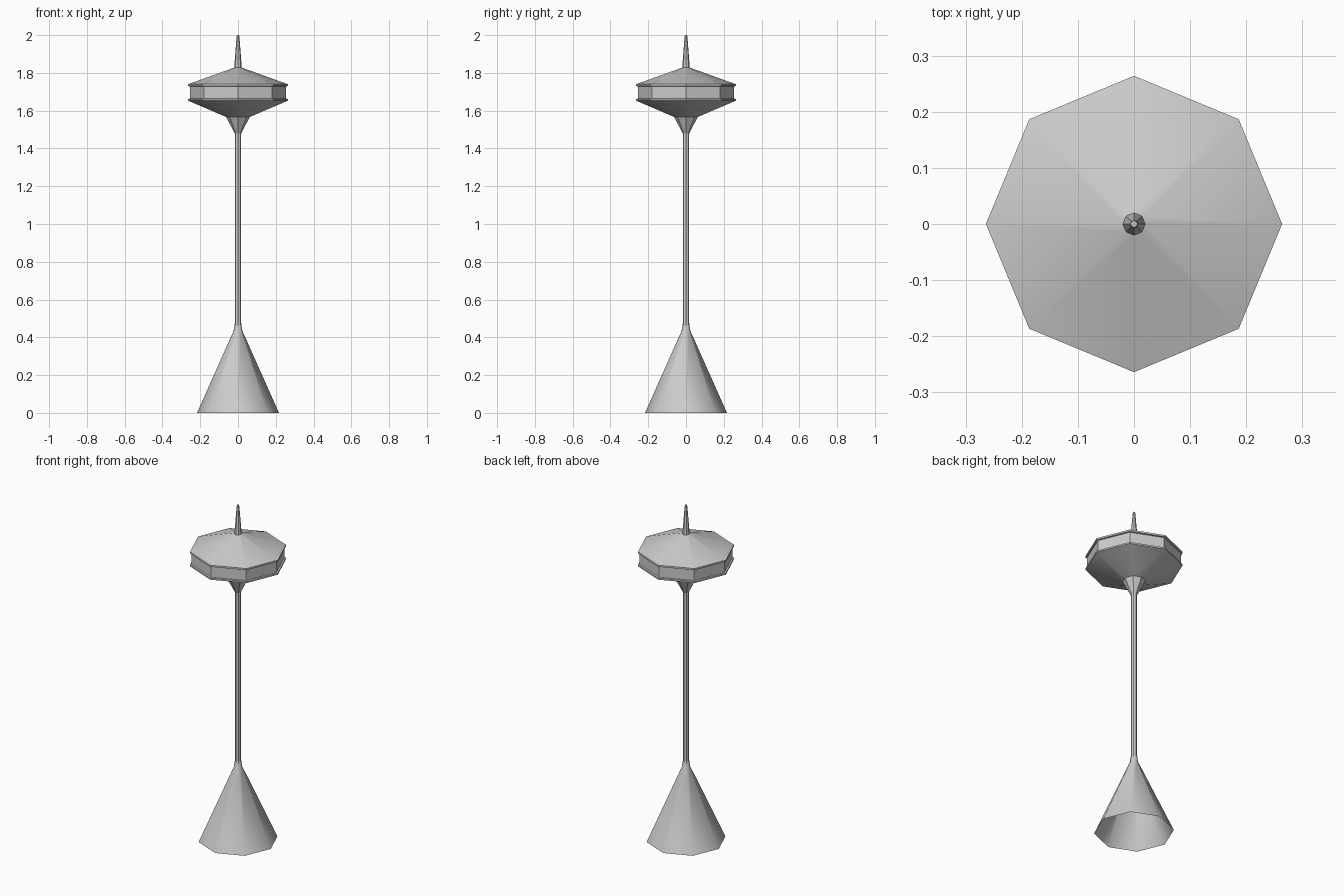
import bpy, bmesh, math

if "Cube" in bpy.data.objects:
    bpy.data.objects.remove(bpy.data.objects["Cube"])

SIDES = 8

def lathe(name, profile, angle, cap_top=False):
    """Eight-sided turned part from (radius, z) points, listed bottom to top."""
    bm = bmesh.new()
    rings = []
    for r, z in profile:
        rings.append([bm.verts.new((r * math.cos(2 * math.pi * i / SIDES),
                                    r * math.sin(2 * math.pi * i / SIDES), z))
                      for i in range(SIDES)])
    for a, b in zip(rings, rings[1:]):
        for i in range(SIDES):
            j = (i + 1) % SIDES
            bm.faces.new((a[i], a[j], b[j], b[i]))
    if cap_top:
        bm.faces.new(rings[-1])
    mesh = bpy.data.meshes.new(name)
    bm.to_mesh(mesh)
    bm.free()
    obj = bpy.data.objects.new(name, mesh)
    bpy.context.collection.objects.link(obj)
    bpy.ops.object.select_all(action='DESELECT')
    obj.select_set(True)
    bpy.context.view_layer.objects.active = obj
    bpy.ops.object.shade_smooth_by_angle(angle=math.radians(angle))
    return obj

# Hollow conical foot, open underneath, flowing into the pole
lathe("base_cone", [(0.217, 0), (0.023, 0.435), (0.017, 0.475)], 43)

# Slim pole
lathe("pole", [(0.017, 0.475), (0.017, 1.48)], 30)

# Flared neck under the head
lathe("neck", [(0.017, 1.48), (0.063, 1.567)], 30)

# Saucer head: underside, lower lip, recessed band, upper lip, roof
lathe("saucer_head", [(0.063, 1.567), (0.264, 1.653), (0.264, 1.662),
                      (0.255, 1.664), (0.255, 1.728), (0.264, 1.73),
                      (0.264, 1.74), (0.02, 1.828)], 43)

# Tapered spire on the roof
lathe("spire", [(0.02, 1.828), (0.008, 1.985), (0.006, 2.0)], 30, cap_top=True)
